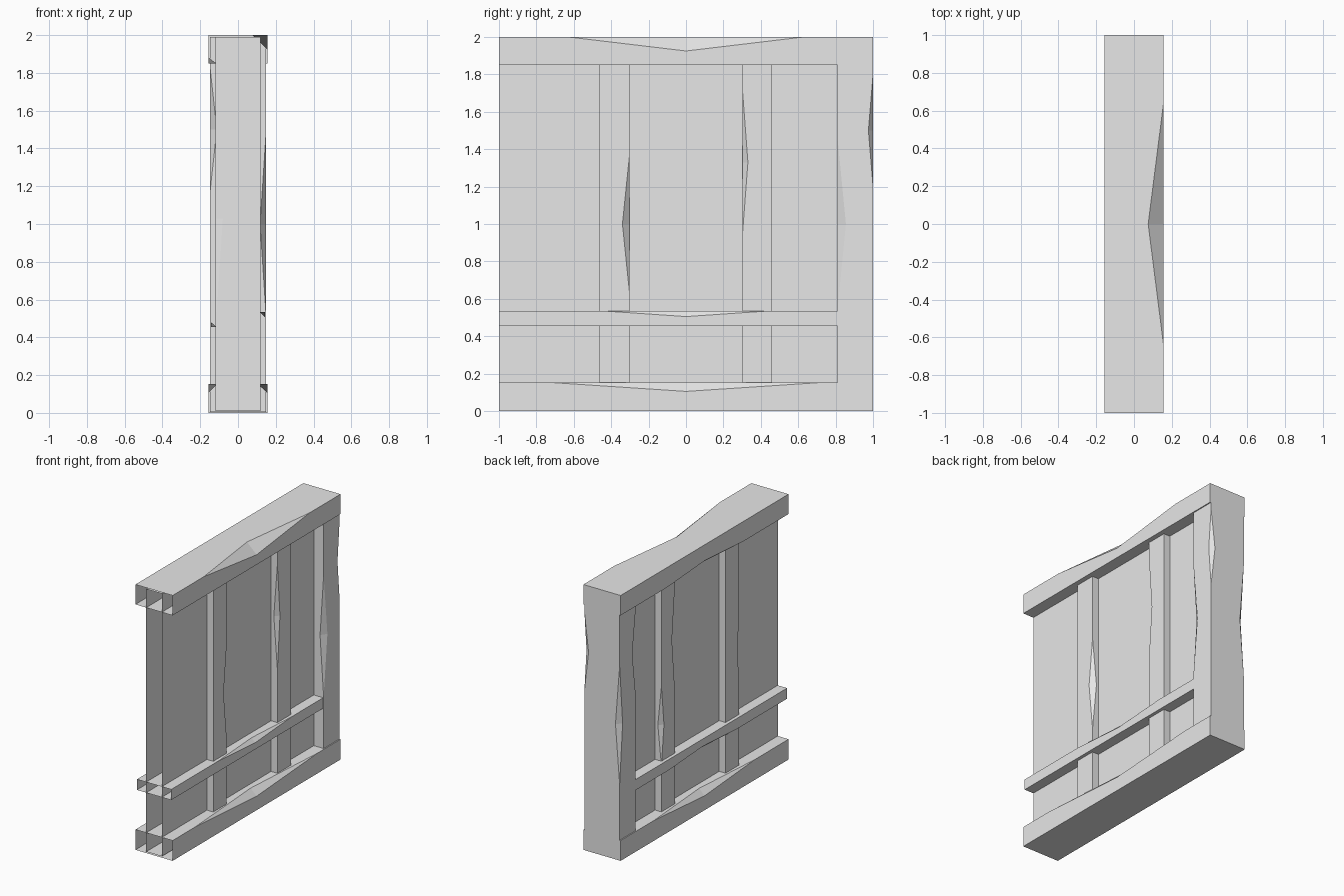
import bpy
import bmesh
from mathutils import Vector

cube = bpy.data.objects.get("Cube")
if cube:
    bpy.data.objects.remove(cube, do_unlink=True)

grey = bpy.data.materials.new("plain_grey")
grey.use_nodes = True
grey.diffuse_color = (0.8, 0.8, 0.8, 1)
grey.node_tree.nodes["Principled BSDF"].inputs["Base Color"].default_value = (0.8, 0.8, 0.8, 1)

X, Y, Z = range(3)


def chip(axis, sides, centre, half, depths):
    """Worn notch on the edge along axis; sides and depths follow the other two axes."""
    return (axis, sides), (centre, half, depths)


def timber(name, lo, hi, chips=(), open_front=False):
    """Box with tapered notches cut into its edges, optionally open at the front."""
    bounds, chips = (lo, hi), dict(chips)
    bm = bmesh.new()
    verts = {}

    def vert(co):
        key = tuple(round(c, 5) for c in co)
        if key not in verts:
            verts[key] = bm.verts.new(co)
        return verts[key]

    def notch(axis, sides):
        """Both ends of a notch, and its deepest point on each neighbouring face."""
        centre, half, depths = chips[axis, sides]
        a, b = [k for k in range(3) if k != axis]
        mid = Vector()
        mid[axis], mid[a], mid[b] = centre, bounds[sides[0]][a], bounds[sides[1]][b]
        ends = [mid.copy(), mid.copy()]
        ends[0][axis] -= half
        ends[1][axis] += half
        inner = {a: mid.copy(), b: mid.copy()}
        inner[b][a] += depths[0] * (1 - 2 * sides[0])
        inner[a][b] += depths[1] * (1 - 2 * sides[1])
        return ends, inner

    # Box sides, with the notch outlines worked into their borders
    for normal in range(3):
        u, v = [k for k in range(3) if k != normal]
        for side in (0, 1):
            if open_front and normal == Y and side == 0:
                continue
            corners = []
            for su, sv in ((0, 0), (1, 0), (1, 1), (0, 1)):
                c = [side] * 3
                c[u], c[v] = su, sv
                corners.append(c)
            loop = []
            for p, q in zip(corners, corners[1:] + corners[:1]):
                loop.append(vert([bounds[p[k]][k] for k in range(3)]))
                axis = u if p[u] != q[u] else v
                sides = tuple(p[k] for k in range(3) if k != axis)
                if (axis, sides) in chips:
                    ends, inner = notch(axis, sides)
                    if p[axis]:
                        ends.reverse()
                    loop += [vert(ends[0]), vert(inner[normal]), vert(ends[1])]
            bm.faces.new(loop)

    # Two sloping facets inside each notch
    for axis, sides in chips:
        ends, inner = notch(axis, sides)
        for end in ends:
            bm.faces.new([vert(end)] + [vert(p) for p in inner.values()])

    bmesh.ops.recalc_face_normals(bm, faces=bm.faces)
    mesh = bpy.data.meshes.new(name)
    bm.to_mesh(mesh)
    bm.free()
    mesh.materials.append(grey)
    bpy.context.collection.objects.link(bpy.data.objects.new(name, mesh))


BEAM, RAIL, END, POST, PANEL = 0.155, 0.143, 0.147, 0.118, 0.065

# Top and bottom beams
timber("top_beam", (-BEAM, -1, 1.85), (BEAM, 1, 2), [
    chip(Y, (1, 1), 0, 0.63, (0.08, 0.075)),
    chip(Y, (0, 0), 0, 0.45, (0.04, 0.03))], True)
timber("bottom_beam", (-BEAM, -1, 0), (BEAM, 1, 0.153), [
    chip(Y, (1, 1), 0, 0.73, (0.05, 0.048)),
    chip(Y, (0, 1), 0, 0.6, (0.045, 0.045))], True)

# Low cross rail
timber("cross_rail", (-RAIL, -1, 0.455), (RAIL, 0.83, 0.535), [
    chip(Y, (1, 1), 0, 0.44, (0.03, 0.03)),
    chip(Y, (0, 0), 0, 0.4, (0.03, 0.025))], True)

# Thin wall panel
timber("wall_panel", (-PANEL, -1, 0.01), (PANEL, 0.97, 1.99), open_front=True)

# Broad post closing the back end
timber("end_post", (-END, 0.81, 0.005), (END, 1, 1.99), [
    chip(Z, (1, 0), 1, 0.46, (0.03, 0.045)),
    chip(Z, (1, 1), 1.5, 0.3, (0.035, 0.025)),
    chip(Z, (0, 0), 1.5, 0.32, (0.035, 0.04)),
    chip(Z, (0, 1), 1.02, 0.45, (0.035, 0.035))])

# Two narrow posts
timber("front_post", (-POST, -0.463, 0.01), (POST, -0.303, 1.99), [
    chip(Z, (1, 1), 1, 0.36, (0.035, 0.037)),
    chip(Z, (0, 0), 1.03, 0.58, (0.038, 0.012))])
timber("rear_post", (-POST, 0.301, 0.01), (POST, 0.461, 1.99), [
    chip(Z, (1, 0), 1.33, 0.4, (0.03, 0.03)),
    chip(Z, (0, 1), 0.8, 0.3, (0.03, 0.03)),
    chip(Z, (0, 0), 1.4, 0.4, (0.03, 0.035))])
